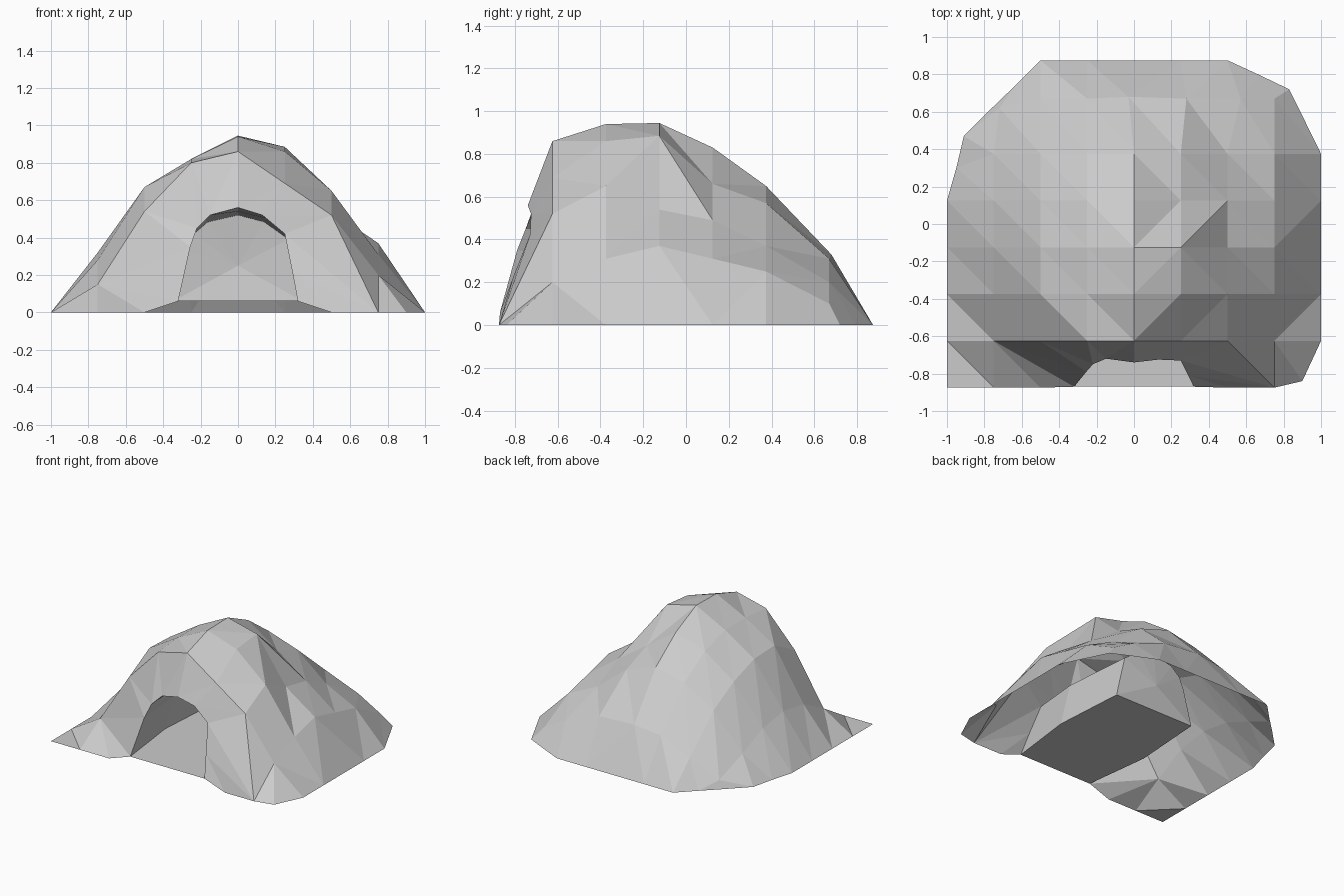
import bpy, bmesh

if "Cube" in bpy.data.objects:
    bpy.data.objects.remove(bpy.data.objects["Cube"])


def finish(bm, name):
    bmesh.ops.remove_doubles(bm, verts=bm.verts, dist=0.0005)
    bmesh.ops.recalc_face_normals(bm, faces=bm.faces)
    mesh = bpy.data.meshes.new(name)
    bm.to_mesh(mesh)
    bm.free()
    ob = bpy.data.objects.new(name, mesh)
    bpy.context.collection.objects.link(ob)
    return ob


# Terrain grid: column positions, row positions, inner heights per row (x = -0.75 .. 0.75)
xs = [-1 + 0.25 * i for i in range(9)]
ys = [-0.875, -0.625, -0.375, -0.125, 0.125, 0.375, 0.67, 0.875]
heights = [
    [0, 0, 0, 0, 0, 0, 0],
    [.15, .54, .80, .86, .69, .52, .20],
    [.28, .67, .82, .94, .86, .65, .31],
    [.32, .66, .82, .945, .885, .54, .37],
    [.28, .58, .75, .83, .66, .49, .31],
    [.18, .45, .60, .65, .57, .37, .25],
    [.06, .19, .30, .33, .31, .20, .10],
    [0, 0, 0, 0, 0, 0, 0],
]
# Rounded corners of the footprint: (column, row) -> (x, y)
moved = {(8, 0): (.90, -.84), (0, 5): (-.95, .30), (0, 6): (-.91, .47), (1, 6): (-.72, .62),
         (0, 7): (-.77, .61), (1, 7): (-.63, .745), (8, 6): (.86, .66), (8, 7): (.83, .72),
         (7, 7): (.67, .797), (4, 6): (-.03, .68), (5, 6): (.28, .67), (6, 6): (.57, .67)}


def point(i, j):
    x, y = moved.get((i, j), (xs[i], ys[j]))
    return (x, y, heights[j][i - 1] if 0 < i < 8 else 0)


# Hill surface, with the front cells left out for the entrance face
bm = bmesh.new()
grid = [[bm.verts.new(point(i, j)) for i in range(9)] for j in range(8)]
for j in range(7):
    for i in range(8):
        a, b, c, d = grid[j][i], grid[j][i + 1], grid[j + 1][i + 1], grid[j + 1][i]
        if j == 0 and 1 <= i <= 6:
            if i == 1:
                bm.faces.new((a, b, d))
            elif i == 6:
                bm.faces.new((b, c, d))
        elif i < 4 or 4 <= j < 6 or (j == 2 and i >= 5) or (j, i) in ((0, 7), (3, 6)):
            bm.faces.new((a, b, d))
            bm.faces.new((b, c, d))
        else:
            bm.faces.new((a, b, c))
            bm.faces.new((a, c, d))

# Entrance face: strip between the arch and the hill edge
arch = [(-.32, -.87, .06), (-.255, -.79, .35), (-.22, -.75, .45), (-.15, -.72, .52), (0, -.74, .56),
        (.13, -.725, .52), (.25, -.73, .42), (.29, -.81, .22), (.32, -.87, .06)]
inner = [bm.verts.new(p) for p in arch]
outer = [grid[0][2]] + grid[1][1:7] + [grid[0][7], grid[0][6]]
for k in range(8):
    bm.faces.new((outer[k], outer[k + 1], inner[k]))
    bm.faces.new((outer[k + 1], inner[k + 1], inner[k]))
bmesh.ops.delete(bm, geom=[v for v in bm.verts if not v.link_faces], context='VERTS')
finish(bm, "cave_hill")

# Cave interior: arch lofted back to a slightly hollow end wall, closed by a floor
bm = bmesh.new()


def section(y, sx, sz):
    return [bm.verts.new((p[0] * sx, y, .06 + (p[2] - .06) * sz)) for p in arch]


rings = [[bm.verts.new(p) for p in arch], section(-.35, 1.2, .96), section(.22, 1.08, .92)]
for r, s in zip(rings, rings[1:]):
    for k in range(9):
        n = (k + 1) % 9
        bm.faces.new((r[k], r[n], s[n]))
        bm.faces.new((r[k], s[n], s[k]))
centre = bm.verts.new((0, .25, .25))
for k in range(9):
    bm.faces.new((rings[-1][k], rings[-1][(k + 1) % 9], centre))
cave = finish(bm, "cave_interior")
cave.data.flip_normals()
